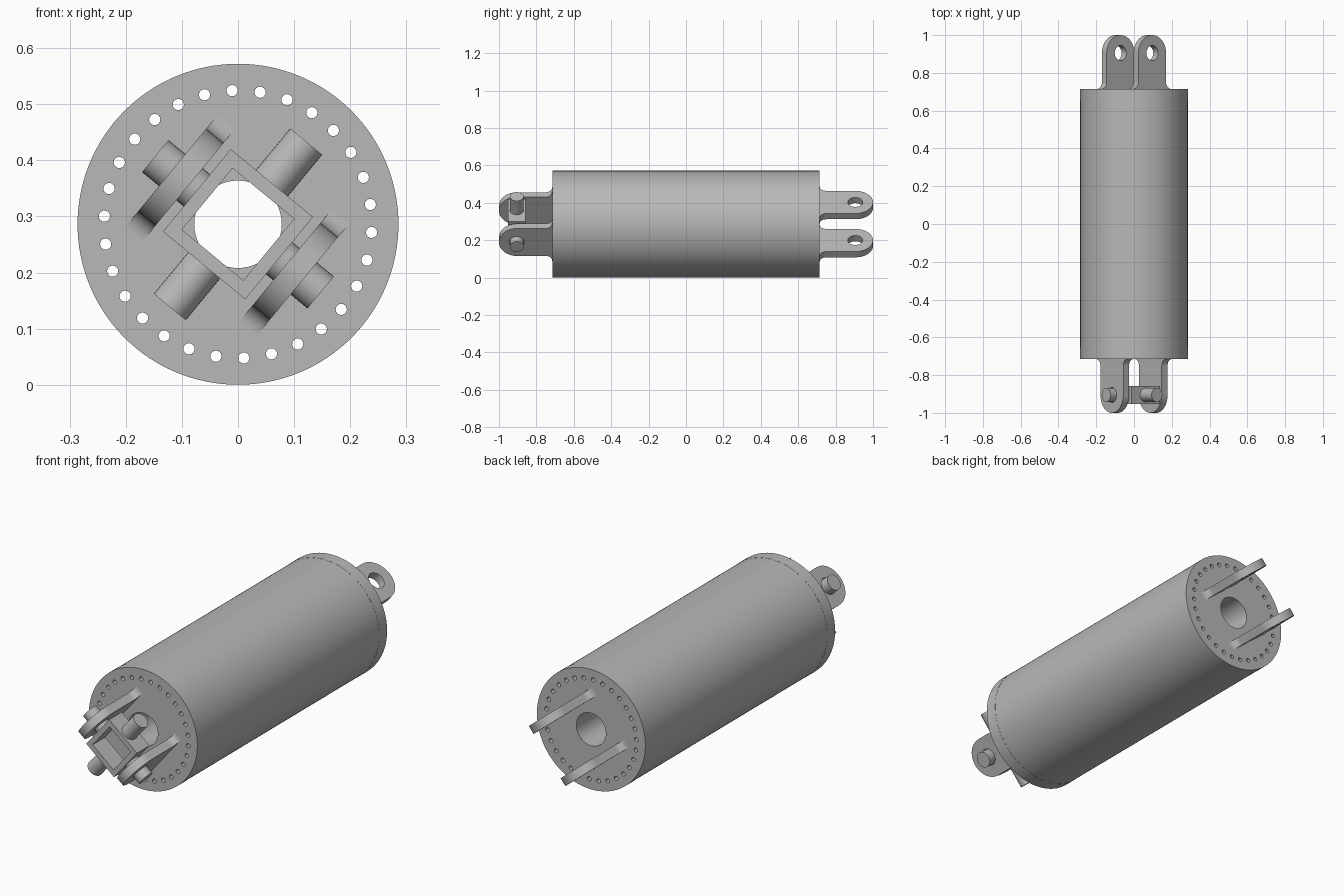
import bpy
import bmesh
from math import sin, cos, pi, radians
from mathutils import Vector, Matrix

cube = bpy.data.objects.get("Cube")
if cube:
    bpy.data.objects.remove(cube, do_unlink=True)

steel = bpy.data.materials.new("grey_steel")
GREY = (0.48, 0.48, 0.48, 1)
steel.use_nodes = True
steel.diffuse_color = GREY
steel.node_tree.nodes["Principled BSDF"].inputs["Base Color"].default_value = GREY

R = 0.286            # body radius, also the height of the axis
FACE = 0.715         # end face distance
EYE = 0.905          # pin axis distance
LUG_R = 0.095
PIN_R = 0.037
TILT = radians(50.5)

CENTRE = Vector((0, 0, R))
AXIS = Vector((0, 1, 0))
U = Vector((cos(TILT), 0, sin(TILT)))
V = Vector((-sin(TILT), 0, cos(TILT)))


def arc(cx, cy, r, a0, a1, n):
    return [(cx + r * cos(a0 + (a1 - a0) * i / n),
             cy + r * sin(a0 + (a1 - a0) * i / n)) for i in range(n + 1)]


def circle(r, n=48, cx=0, cy=0):
    return arc(cx, cy, r, 0, 2 * pi, n)[:-1]


def square(h):
    return [(-h, -h), (h, -h), (h, h), (-h, h)]


def plate(name, outlines, depth, origin, x, y):
    """Extrude flat outlines (the inner ones become holes), centred on origin."""
    curve = bpy.data.curves.new(name, "CURVE")
    curve.dimensions = "2D"
    curve.fill_mode = "BOTH"
    curve.extrude = depth / 2
    for pts in outlines:
        s = curve.splines.new("POLY")
        s.points.add(len(pts) - 1)
        for p, (a, b) in zip(s.points, pts):
            p.co = (a, b, 0, 1)
        s.use_cyclic_u = True
    temp = bpy.data.objects.new(name + "_outline", curve)
    bpy.context.collection.objects.link(temp)
    bpy.context.view_layer.update()
    mesh = bpy.data.meshes.new_from_object(
        temp.evaluated_get(bpy.context.evaluated_depsgraph_get()))
    bpy.data.objects.remove(temp, do_unlink=True)

    frame = Matrix((x, y, x.cross(y))).transposed().to_4x4()
    mesh.transform(Matrix.Translation(origin) @ frame)
    bm = bmesh.new()
    bm.from_mesh(mesh)
    bmesh.ops.remove_doubles(bm, verts=bm.verts, dist=1e-5)
    bmesh.ops.recalc_face_normals(bm, faces=bm.faces)
    bm.to_mesh(mesh)
    bm.free()
    mesh.materials.clear()
    mesh.materials.append(steel)

    ob = bpy.data.objects.new(name, mesh)
    bpy.context.collection.objects.link(ob)
    bpy.ops.object.select_all(action="DESELECT")
    ob.select_set(True)
    bpy.context.view_layer.objects.active = ob
    bpy.ops.object.shade_smooth_by_angle(angle=radians(35))
    return ob


# Barrel and end flanges, pierced by the bore and a ring of bolt holes
X, Z = Vector((1, 0, 0)), Vector((0, 0, 1))
holes = [circle(0.078)]
for k in range(30):
    a = radians(80.5 + 12 * k)
    holes.append(circle(0.01, 16, 0.2385 * cos(a), 0.2385 * sin(a)))
THICK = 0.06
plate("barrel", [circle(R - 0.0007, 128)] + holes, 2 * (FACE - THICK), CENTRE, X, Z)
for name, side in (("front", -1), ("back", 1)):
    plate(name + "_flange", [circle(R, 128)] + holes, THICK,
          CENTRE + AXIS * side * (FACE - THICK / 2), X, Z)

# Lug outline: flared foot, straight sides, round eye end
FIL = 0.035
right_foot = arc(LUG_R + FIL, FACE + FIL, FIL, 1.5 * pi, pi, 8)
left_foot = [(-a, b) for a, b in reversed(right_foot)]
lug = right_foot + arc(0, EYE, LUG_R, 0, pi, 32) + left_foot
eye = circle(0.04, 32, 0, EYE)

# Lug pairs, the back pair turned a quarter from the front pair
for name, side, across, along in (("front", -1, V, U), ("back", 1, U, V)):
    for label, s in (("upper", 1), ("lower", -1)):
        plate(f"{name}_{label}_lug", [lug, eye], 0.04,
              CENTRE + across * s * 0.132, along, AXIS * side)

# Square joint block with four pins
joint = CENTRE - AXIS * EYE
plate("joint_block", [square(0.095), square(0.071)], 0.095, joint, U, V)
IN, OUT = 0.08, 0.191
for name, d, other in (("lug_pin", V, U), ("cross_pin", U, V)):
    for label, s in (("upper", 1), ("lower", -1)):
        plate(f"{label}_{name}", [circle(PIN_R, 32)], OUT - IN,
              joint + d * s * (IN + OUT) / 2, other, AXIS)
